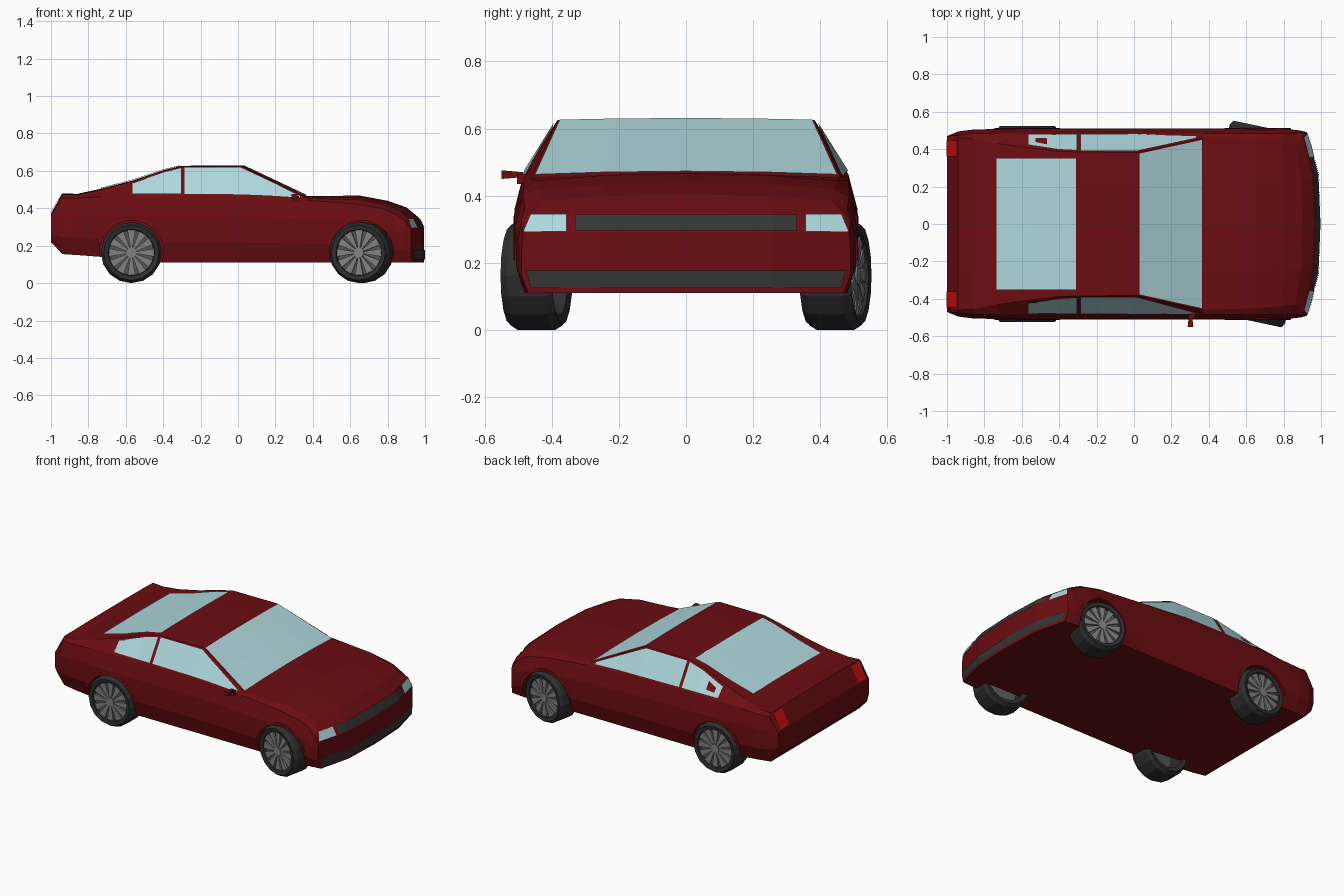
import bpy, bmesh, math
from mathutils import Vector, Matrix
from mathutils.bvhtree import BVHTree

if "Cube" in bpy.data.objects:
    bpy.data.objects.remove(bpy.data.objects["Cube"])


def material(name, rgb):
    m = bpy.data.materials.new(name)
    m.diffuse_color = (*rgb, 1)
    m.use_nodes = True
    m.node_tree.nodes["Principled BSDF"].inputs["Base Color"].default_value = m.diffuse_color
    return m


RED = material("dark red paint", (0.15, 0.004, 0.006))
GLASS = material("pale blue glass", (0.42, 0.68, 0.72))
TYRE = material("tyre black", (0.027, 0.027, 0.027))
GRILLE = material("grille grey", (0.035, 0.035, 0.035))
RIM = material("rim dark grey", (0.09, 0.09, 0.09))
SPOKE = material("spoke grey", (0.22, 0.22, 0.22))
LAMP = material("tail lamp red", (0.6, 0.005, 0.005))


def make(name, bm, mat, recalc=True):
    if recalc:
        bmesh.ops.recalc_face_normals(bm, faces=bm.faces)
    me = bpy.data.meshes.new(name)
    bm.to_mesh(me)
    bm.free()
    me.materials.append(mat)
    ob = bpy.data.objects.new(name, me)
    bpy.context.collection.objects.link(ob)
    return ob


# Body shell: cross-sections lofted from tail to nose
# x, floor z, floor y, waist y, shoulder y, shoulder z, top edge y, top edge z, centre z
STATIONS = [
    (-1.00, .22, .45, .47, .47, .36, .44, .37, .37),
    (-0.94, .155, .46, .495, .475, .455, .46, .475, .48),
    (-0.86, .15, .47, .505, .485, .455, .455, .473, .477),
    (-0.73, .14, .475, .508, .485, .46, .43, .50, .505),
    (-0.565, .125, .48, .51, .483, .465, .408, .545, .548),
    (-0.40, .11, .48, .51, .483, .465, .388, .60, .603),
    (-0.30, .11, .48, .51, .483, .465, .385, .622, .627),
    (0.02, .11, .48, .51, .483, .465, .382, .625, .63),
    (0.37, .11, .48, .51, .485, .445, .46, .455, .465),
    (0.65, .11, .48, .51, .485, .42, .45, .445, .468),
    (0.80, .11, .48, .51, .485, .395, .44, .42, .44),
    (0.90, .11, .48, .505, .48, .365, .43, .385, .405),
    (0.965, .11, .475, .50, .49, .33, .47, .345, .352),
    (0.995, .11, .47, .49, .485, .285, .475, .29, .29),
]
bm = bmesh.new()
rings = []
for x, zb, yb, ym, ys, zs, yt, zt, zc in STATIONS:
    half = [(0, zb), (.55 * yb, zb), (yb, zb), (ym, zb + .3 * (zs - zb)),
            (ym, zb + .7 * (zs - zb)), (ys, zs), (yt, zt),
            (.55 * yt, zt + .7 * (zc - zt)), (0, zc)]
    ring = half + [(-y, z) for y, z in half[7:0:-1]]
    bow = .075 * min(max((x - .75) / .2, 0), 1)      # rounded nose in plan
    rings.append([bm.verts.new((x - bow * (abs(y) / .5) ** 3, y, z)) for y, z in ring])
for a, b in zip(rings, rings[1:]):
    for i in range(16):
        j = (i + 1) % 16
        bm.faces.new((a[i], a[j], b[j], b[i]))
for r in (rings[0], rings[-1]):
    for idx in ([0, 1, 7, 8], range(1, 8), [0, 8, 9, 15], range(9, 16)):
        bm.faces.new([r[i] for i in idx])
bmesh.ops.recalc_face_normals(bm, faces=bm.faces)
shell = BVHTree.FromBMesh(bm)
body = make("car_body", bm, RED)

# Wheel wells
WHEELS = [(x, s) for x in (.66, -.57) for s in (1, -1)]
bm = bmesh.new()
for x, s in WHEELS:
    bmesh.ops.create_cone(bm, cap_ends=True, segments=24, radius1=.172, radius2=.172, depth=.3,
                          matrix=Matrix.Translation((x, s * .54, .163)) @ Matrix.Rotation(math.pi / 2, 4, 'X'))
cutter = make("wheel_well_cutter", bm, RED)
cutter.hide_render = True
cutter.display_type = 'WIRE'
mod = body.modifiers.new("wheel wells", 'BOOLEAN')
mod.operation = 'DIFFERENCE'
mod.solver = 'EXACT'
mod.object = cutter


# Thin sheets laid on the shell: columns of points projected along a direction
def plate(name, mat, columns, direction, lift=.005):
    d = Vector(direction)
    bm = bmesh.new()

    def drop(p):
        p = Vector(p)
        loc, nor, _, _ = shell.ray_cast(p - d * 3, d)
        if loc is None:
            loc, nor, _, _ = shell.find_nearest(p)
        return bm.verts.new(loc + nor * lift)

    cols = [[drop(p) for p in c] for c in columns]
    for a, b in zip(cols, cols[1:]):
        for i in range(len(a) - 1):
            f = bm.faces.new((a[i], a[i + 1], b[i + 1], b[i]))
            f.normal_update()
            if f.normal.dot(d) > 0:
                f.normal_flip()
    return make(name, bm, mat, False)


ACROSS = (-1, -.55, 0, .55, 1)
# Windscreen and rear window
plate("windscreen", GLASS, [[(x, y * k, .5) for k in ACROSS]
                            for x, y in ((.026, .376), (.19, .412), (.362, .45))], (0, 0, -1))
plate("rear_window", GLASS, [[(x, .35 * k, .5) for k in ACROSS]
                             for x in (-.735, -.725, -.565, -.4, -.31)], (0, 0, -1))
for s, side in ((1, "left"), (-1, "right")):
    # Side windows
    plate("front_window_" + side, GLASS, [[(x, s * .4, a), (x, s * .4, b)] for x, a, b in
          ((-.285, .475, .615), (.015, .472, .615), (.17, .465, .542), (.33, .455, .466))], (0, -s, 0))
    plate("quarter_window_" + side, GLASS, [[(x, s * .4, a), (x, s * .4, b)] for x, a, b in
          ((-.305, .475, .612), (-.4, .475, .588), (-.565, .475, .53))], (0, -s, 0))
    # Lamps
    plate("headlight_" + side, GLASS, [[(.9, s * a, .292), (.9, s * b, .343)] for a, b in
          ((.355, .355), (.42, .41), (.482, .462))], (-1, 0, 0))
    plate("tail_lamp_" + side, LAMP, [[(x, s * .36, .4), (x, s * .445, .4)] for x in (-.997, -.945)],
          (0, 0, -1))
# Grilles
plate("upper_grille", GRILLE, [[(.9, y, .295), (.9, y, .342)]
                               for y in (-.33, -.26, 0, .26, .33)], (-1, 0, 0))
plate("lower_grille", GRILLE, [[(.9, y * .97, .125), (.9, y, .178)]
                               for y in (-.475, -.26, 0, .26, .475)], (-1, 0, 0))


# Ring swept around the wheel axle (y)
def lathe(bm, profile, n, a0=0, a1=2 * math.pi, closed=True):
    m = n if closed else n + 1
    loops = []
    for i in range(m):
        a = a0 + (a1 - a0) * i / n
        loops.append([bm.verts.new((r * math.cos(a), y, r * math.sin(a))) for r, y in profile])
    for i in range(n):
        a, b = loops[i], loops[(i + 1) % m]
        for j in range(len(profile)):
            k = (j + 1) % len(profile)
            bm.faces.new((a[j], a[k], b[k], b[j]))


for x, s in WHEELS:
    label = ("front" if x > 0 else "rear") + ("_left" if s > 0 else "_right")
    turn = Matrix.Rotation(math.radians(-12 if x > 0 else 0), 4, 'Z')
    place = Matrix.Translation((x, s * .445, .163)) @ turn
    # Tyre
    bm = bmesh.new()
    lathe(bm, [(.12, -.07), (.148, -.0785), (.163, -.055), (.163, .055), (.148, .0785), (.125, .074),
               (.12, .05)], 16)
    bm.transform(Matrix.Scale(s, 4, (0, 1, 0)))
    make("tyre_" + label, bm, TYRE).matrix_world = place
    # Rim disc
    bm = bmesh.new()
    bmesh.ops.create_cone(bm, cap_ends=True, segments=16, radius1=.124, radius2=.124, depth=.02,
                          matrix=Matrix.Translation((0, s * .045, 0)) @ Matrix.Rotation(math.pi / 2, 4, 'X'))
    make("rim_" + label, bm, RIM).matrix_world = place
    # Spokes and hub
    bm = bmesh.new()
    for i in range(12):
        box = bmesh.ops.create_cube(bm, size=1)["verts"]
        for v in box:
            outer = v.co.x > 0
            v.co = Vector((.12 if outer else .02, s * (.058 + v.co.y * .016),
                           v.co.z * (.042 if outer else .010)))
        bmesh.ops.rotate(bm, verts=box, matrix=Matrix.Rotation(i * math.pi / 6, 3, 'Y'))
    bmesh.ops.create_cone(bm, cap_ends=True, segments=12, radius1=.028, radius2=.028, depth=.03,
                          matrix=Matrix.Translation((0, s * .056, 0)) @ Matrix.Rotation(math.pi / 2, 4, 'X'))
    make("spokes_" + label, bm, SPOKE).matrix_world = place
    # Arch lip
    bm = bmesh.new()
    lathe(bm, [(.172, .49), (.172, .514), (.186, .511), (.186, .49)], 10,
          math.radians(15), math.radians(165), False)
    bm.transform(Matrix.Translation((x, 0, .163)) @ Matrix.Scale(s, 4, (0, 1, 0)))
    make("arch_lip_" + label, bm, RED)

# Door mirror, on one side only
bm = bmesh.new()
for v in bmesh.ops.create_cube(bm, size=1)["verts"]:
    k = 1 if v.co.y < 0 else .55
    v.co = Vector((.302 + v.co.x * .03 * k, -.517 + v.co.y * .066, .463 + v.co.z * .026 * k))
for v in bmesh.ops.create_cube(bm, size=1)["verts"]:
    v.co = Vector((.31 + v.co.x * .03, -.488 + v.co.y * .03, .45 + v.co.z * .03))
make("door_mirror", bm, RED)
